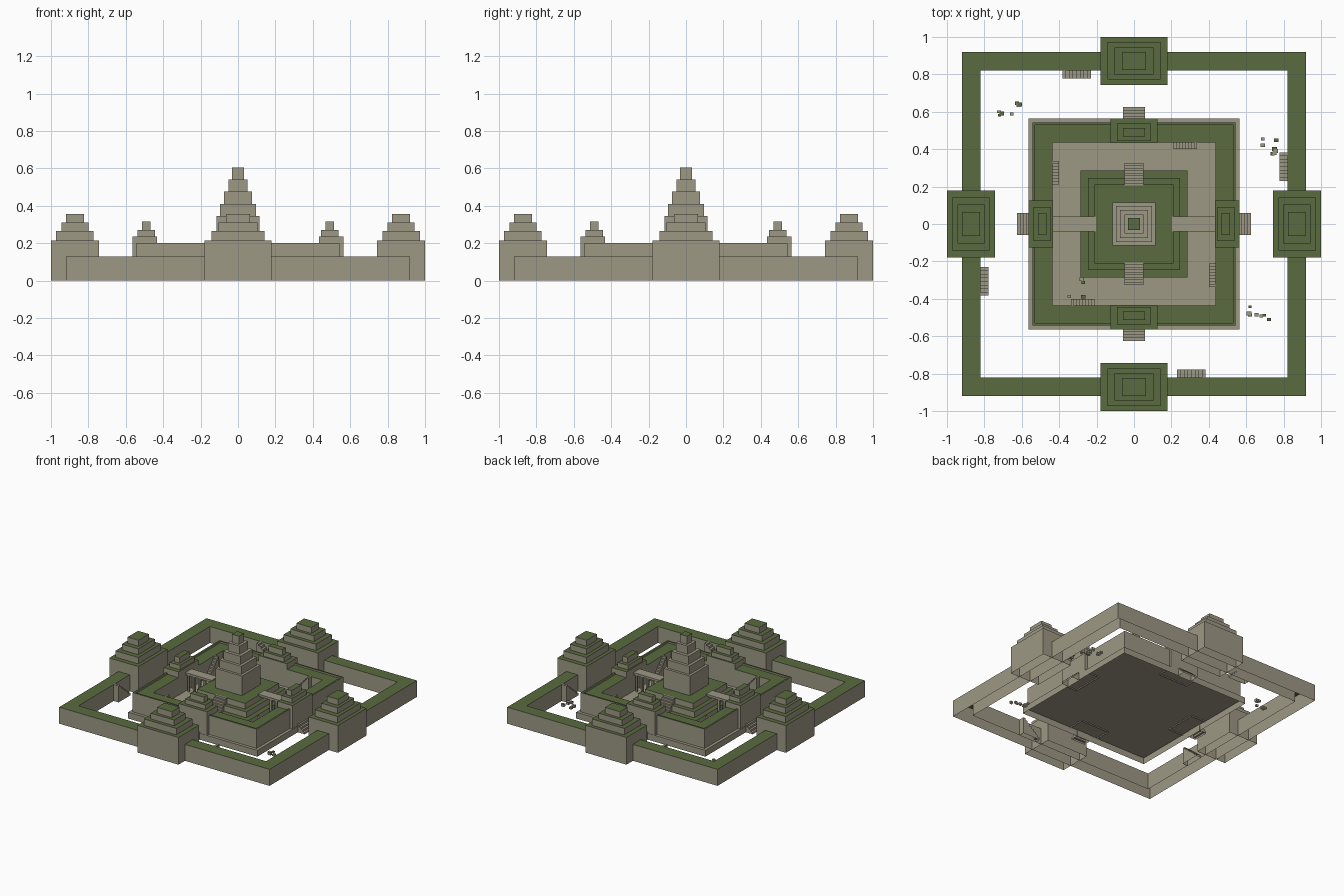
import bpy, bmesh, math, random

cube = bpy.data.objects.get("Cube")
if cube:
    bpy.data.objects.remove(cube, do_unlink=True)


def make_material(name, color):
    mat = bpy.data.materials.new(name)
    mat.use_nodes = True
    mat.diffuse_color = color
    mat.node_tree.nodes["Principled BSDF"].inputs["Base Color"].default_value = color
    return mat


STONE = make_material("weathered_stone", (0.34, 0.315, 0.235, 1))
MOSS = make_material("moss", (0.102, 0.145, 0.05, 1))


def finish(bm, name, mossy, turn=0):
    """Open the parts that rest on the ground; moss the level tops of mossy parts."""
    bmesh.ops.recalc_face_normals(bm, faces=bm.faces)
    bm.normal_update()
    grounded = [f for f in bm.faces
                if f.normal.z < -0.9 and f.calc_center_median().z < 0.06]
    bmesh.ops.delete(bm, geom=grounded, context="FACES")
    for f in bm.faces:
        f.material_index = int(mossy and f.normal.z > 0.9)
    mesh = bpy.data.meshes.new(name)
    bm.to_mesh(mesh)
    bm.free()
    mesh.materials.append(STONE)
    mesh.materials.append(MOSS)
    obj = bpy.data.objects.new(name, mesh)
    obj.rotation_euler.z = turn * math.pi / 2
    bpy.context.collection.objects.link(obj)


def add_box(bm, cx, cy, hx, hy, z0, z1):
    verts = bmesh.ops.create_cube(bm, size=2)["verts"]
    for v in verts:
        v.co = (cx + v.co.x * hx, cy + v.co.y * hy, z1 if v.co.z > 0 else z0)


def stack(name, cx, cy, tiers, z, mossy=True, turn=0):
    """Stepped tower: each tier is (half x, half y, top z)."""
    bm = bmesh.new()
    for hx, hy, top in tiers:
        add_box(bm, cx, cy, hx, hy, z, top)
        z = top
    finish(bm, name, mossy, turn)


def ring(name, outer, inner, z0, z1):
    """Square wall around the centre."""
    bm = bmesh.new()
    corners = [(-1, -1), (1, -1), (1, 1), (-1, 1)]
    loops = [[bm.verts.new((x * r, y * r, z)) for x, y in corners]
             for r, z in ((outer, z0), (outer, z1), (inner, z1), (inner, z0))]
    for i in range(4):
        a, b = loops[i], loops[(i + 1) % 4]
        for j in range(4):
            k = (j + 1) % 4
            bm.faces.new((a[j], a[k], b[k], b[j]))
    finish(bm, name, True)


def stairs(name, low, high, y0, y1, z0, z1, steps, turn):
    """Solid flight of steps climbing along x from low to high."""
    outline = [(high, z0), (low, z0)]
    for i in range(steps):
        z = z0 + (z1 - z0) * (i + 1) / steps
        outline.append((low + (high - low) * i / steps, z))
        outline.append((low + (high - low) * (i + 1) / steps, z))
    bm = bmesh.new()
    face = bm.faces.new([bm.verts.new((x, y0, z)) for x, z in outline])
    extruded = bmesh.ops.extrude_face_region(bm, geom=[face], use_keep_orig=True)["geom"]
    for v in extruded:
        if isinstance(v, bmesh.types.BMVert):
            v.co.y = y1
    finish(bm, name, False, turn)


# Outer enclosure, plinth and gallery
ring("outer_wall", 0.92, 0.82, 0, 0.13)
stack("temple_plinth", 0, 0, [(0.565, 0.565, 0.05)], 0, mossy=False)
ring("gallery_parapet", 0.542, 0.528, 0.05, 0.202)
ring("gallery", 0.528, 0.435, 0.05, 0.19)

# Parts repeated on all four sides
for i, side in enumerate(("left", "back", "right", "front")):
    stack(side + "_gatehouse", 0.872, 0,
          [(0.128, 0.18, 0.215), (0.1, 0.143, 0.265), (0.072, 0.103, 0.31), (0.048, 0.065, 0.357)],
          0, turn=i)
    stack(side + "_pavilion", 0.498, 0, [(0.065, 0.125, 0.235)], 0.04, turn=i)
    stack(side + "_pavilion_roof", 0.49, 0,
          [(0.046, 0.09, 0.27), (0.022, 0.06, 0.315)], 0.235, turn=i)
    stairs(side + "_entry_steps", 0.625, 0.56, -0.06, 0.06, 0, 0.06, 4, i)
    stairs(side + "_wall_stairs", 0.23, 0.382, -0.822, -0.777, 0, 0.13, 8, i)
    stairs(side + "_court_stairs", 0.21, 0.337, 0.4, 0.437, 0.05, 0.19, 8, i)

# Central terraces and tower
stack("temple_terraces", 0, 0,
      [(0.285, 0.285, 0.1), (0.245, 0.245, 0.145), (0.21, 0.21, 0.19)], 0.05)
stack("central_tower", 0, 0,
      [(0.115, 0.115, 0.345), (0.096, 0.096, 0.41), (0.075, 0.075, 0.475), (0.051, 0.051, 0.54)],
      0.19, mossy=False)
stack("tower_cap", 0, 0, [(0.031, 0.031, 0.605)], 0.54)

# Stairs on the front and back, pillared walkways on the left and right
for name, turn in (("back", 1), ("front", 3)):
    stairs(name + "_terrace_stairs", 0.325, 0.205, -0.05, 0.05, 0.05, 0.193, 9, turn)
for name, turn in (("left", 0), ("right", 2)):
    bm = bmesh.new()
    add_box(bm, 0.32, 0, 0.118, 0.039, 0.18, 0.197)
    for x in (0.31, 0.36, 0.41):
        for y in (-0.03, 0.03):
            add_box(bm, x, y, 0.007, 0.007, 0.05, 0.18)
    finish(bm, name + "_walkway", False, turn)

# Fallen rubble in the courts
random.seed(4)
piles = [("back_right", -0.66, 0.61, 0), ("back_left", 0.75, 0.41, 0),
         ("front_left", 0.66, -0.47, 0), ("court", -0.34, -0.34, 0.05)]
for name, cx, cy, z in piles:
    for mossy in (False, True):
        bm = bmesh.new()
        for _ in range(2 if z else 4):
            s = random.uniform(0.008, 0.013)
            x = cx + random.uniform(-0.075, 0.075)
            y = cy + random.uniform(-0.05, 0.05)
            add_box(bm, x, y, s, s * 0.8, z, z + s * 1.6)
        finish(bm, name + ("_mossy_rubble" if mossy else "_rubble"), mossy)
